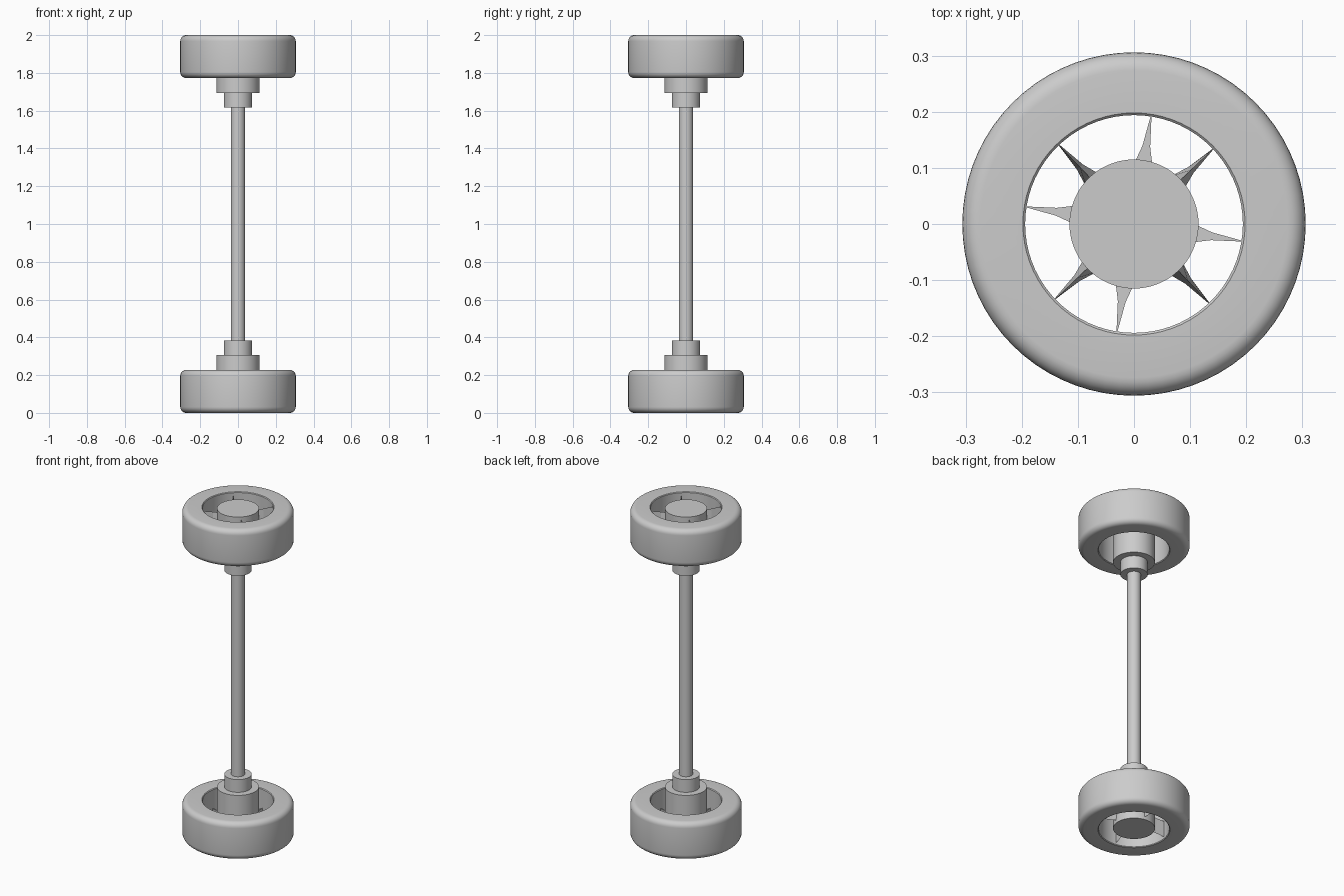
import bpy, bmesh, math
from mathutils import Vector

if "Cube" in bpy.data.objects:
    bpy.data.objects.remove(bpy.data.objects["Cube"], do_unlink=True)

grey = bpy.data.materials.new("plain grey")
grey.use_nodes = True
grey.diffuse_color = (0.6, 0.6, 0.6, 1)
grey.node_tree.nodes["Principled BSDF"].inputs["Base Color"].default_value = (0.6, 0.6, 0.6, 1)


def finish(name, bm, smooth):
    bmesh.ops.remove_doubles(bm, verts=bm.verts, dist=1e-5)
    bmesh.ops.recalc_face_normals(bm, faces=bm.faces)
    mesh = bpy.data.meshes.new(name)
    bm.to_mesh(mesh)
    bm.free()
    mesh.materials.append(grey)
    obj = bpy.data.objects.new(name, mesh)
    bpy.context.collection.objects.link(obj)
    if smooth:
        bpy.ops.object.select_all(action="DESELECT")
        obj.select_set(True)
        bpy.context.view_layer.objects.active = obj
        bpy.ops.object.shade_smooth_by_angle(angle=math.radians(35))


def lathe(name, profile, closed):
    """Spin (radius, height) points around the vertical axis."""
    bm = bmesh.new()
    verts = [bm.verts.new((r, 0, z)) for r, z in profile]
    edges = [bm.edges.new(p) for p in zip(verts, verts[1:])]
    if closed:
        edges.append(bm.edges.new((verts[-1], verts[0])))
    bmesh.ops.spin(bm, geom=verts + edges, axis=(0, 0, 1), cent=(0, 0, 0),
                   angle=math.tau, steps=72, use_merge=True)
    finish(name, bm, True)


def disc_stack(name, radius, z0, z1):
    lathe(name, [(0, z0), (radius, z0), (radius, z1), (0, z1)], False)


def arc(cx, cy, radius, start, steps=6):
    angles = [math.radians(start + 90 * i / steps) for i in range(steps + 1)]
    return [(cx + radius * math.cos(a), cy + radius * math.sin(a)) for a in angles]


def spokes(name, first_angle, height):
    """Four tapering ridged blades, flat on the inner side."""
    bm = bmesh.new()
    sections = [(0.105, 0.017, 0.028), (0.14, 0.007, 0.02), (0.193, 0.001, 0.012)]
    for k in range(4):
        a = math.radians(first_angle + 90 * k)
        out = Vector((math.cos(a), math.sin(a), 0))
        side = Vector((-out.y, out.x, 0))
        rings = []
        for r, half, ridge in sections:
            rings.append([bm.verts.new(out * r + side * s + Vector((0, 0, height(d))))
                          for s, d in ((-half, 0.11), (half, 0.11), (0, ridge))])
        for low, high in zip(rings, rings[1:]):
            for i in range(3):
                j = (i + 1) % 3
                bm.faces.new((low[i], low[j], high[j], high[i]))
        bm.faces.new(rings[0])
        bm.faces.new(rings[-1])
    finish(name, bm, False)


# Depth d is measured inwards from the outer face of each wheel
WIDTH, OUTER, INNER, ROUND = 0.227, 0.306, 0.194, 0.032
ends = {"lower": (lambda d: d, 81), "upper": (lambda d: 2 - d, 43.5)}

for end, (height, angle) in ends.items():
    # Tyre with rounded outer shoulders
    section = [(INNER, 0.004), (INNER + 0.004, 0)]
    section += arc(OUTER - ROUND, ROUND, ROUND, -90)
    section += arc(OUTER - ROUND, WIDTH - ROUND, ROUND, 0)
    section += [(INNER + 0.004, WIDTH), (INNER, WIDTH - 0.004)]
    lathe(end + "_tyre", [(r, height(d)) for r, d in section], True)
    # Hub, collar and spokes
    disc_stack(end + "_hub", 0.115, height(0.008), height(0.306))
    disc_stack(end + "_collar", 0.075, height(0.3), height(0.383))
    spokes(end + "_spokes", angle, height)

# Axle joining the two collars
disc_stack("axle", 0.038, 0.37, 1.63)
